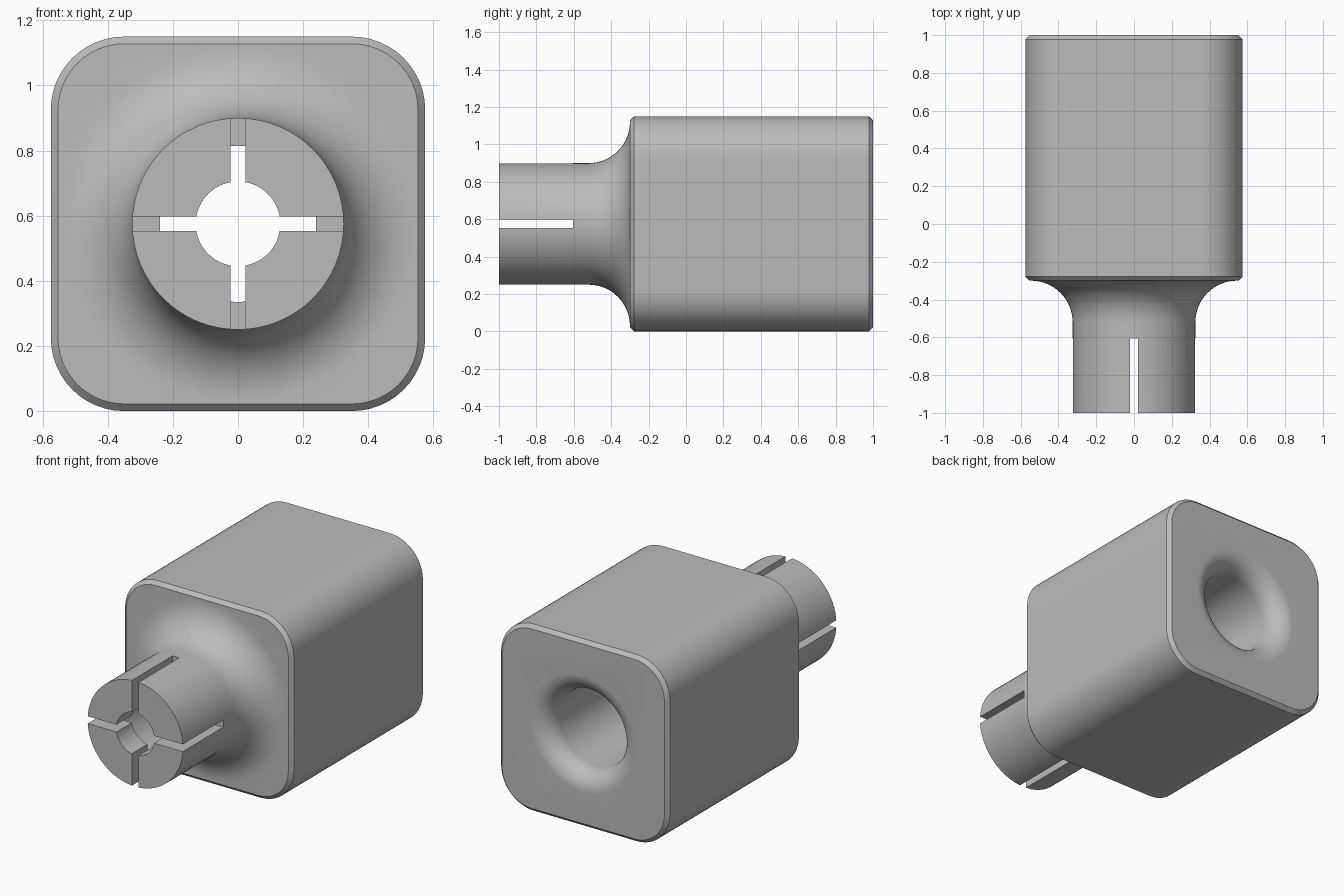
import bpy, bmesh
from math import sin, cos, pi
from mathutils import Vector

MID = 0.575          # height of the long axis, also half the block width
if "Cube" in bpy.data.objects:
    bpy.data.objects.remove(bpy.data.objects["Cube"])

grey = bpy.data.materials.new("plain grey")
grey.use_nodes = True
colour = (0.5, 0.5, 0.5, 1)
grey.diffuse_color = colour
grey.node_tree.nodes["Principled BSDF"].inputs["Base Color"].default_value = colour


def loft(name, rings):
    """Skin a row of equal-length rings and cap both ends."""
    bm = bmesh.new()
    loops = [[bm.verts.new(p) for p in ring] for ring in rings]
    for a, b in zip(loops, loops[1:]):
        for i in range(len(a)):
            j = (i + 1) % len(a)
            bm.faces.new((a[i], a[j], b[j], b[i]))
    bm.faces.new(loops[0])
    bm.faces.new(loops[-1])
    bmesh.ops.recalc_face_normals(bm, faces=bm.faces)
    mesh = bpy.data.meshes.new(name)
    bm.to_mesh(mesh)
    bm.free()
    mesh.materials.append(grey)
    ob = bpy.data.objects.new(name, mesh)
    bpy.context.collection.objects.link(ob)
    return ob


def circle(r, y, n=64):
    return [Vector((r * cos(2 * pi * i / n), y, MID + r * sin(2 * pi * i / n))) for i in range(n)]


def rounded_square(half, radius, y, n=12):
    ring = []
    for corner, (sx, sz) in enumerate([(1, 1), (-1, 1), (-1, -1), (1, -1)]):
        for i in range(n + 1):
            a = (corner + i / n) * pi / 2
            ring.append(Vector((sx * (half - radius) + radius * cos(a), y,
                                MID + sz * (half - radius) + radius * sin(a))))
    return ring


def box(name, sx, sz, y0, y1):
    return loft(name, [[Vector((x * sx, y, MID + z * sz))
                        for x, z in [(1, 1), (-1, 1), (-1, -1), (1, -1)]] for y in (y0, y1)])


def combine(target, tool, operation):
    tool.hide_render = True
    mod = target.modifiers.new(operation, "BOOLEAN")
    mod.operation = operation
    mod.solver = "EXACT"
    mod.object = tool
    bpy.context.view_layer.objects.active = target
    bpy.ops.object.modifier_apply(modifier=mod.name)
    bpy.data.objects.remove(tool)


# Rounded block with chamfered ends
c, corner = 0.022, 0.225
block = loft("socket_block", [rounded_square(MID - inset, corner - inset, y) for inset, y in
                              [(c, -0.3), (0, -0.3 + c), (0, 1 - c), (c, 1)]])

# Round neck flaring into the block's front face
flare, neck_r = 0.22, 0.325
arc = [i / 16 * pi / 2 for i in range(17)]
neck = loft("neck", [circle(neck_r, -1)]
            + [circle(neck_r + flare * (1 - cos(a)), -0.3 - flare * (1 - sin(a))) for a in arc]
            + [circle(neck_r + flare, -0.1)])
combine(block, neck, "UNION")

# Bore: narrow lip at the front, wide inside, rounded mouth at the back
mouth, bore_r = 0.12, 0.24
bore = loft("bore", [circle(0.13, -1.1), circle(0.13, -0.85), circle(bore_r, -0.85)]
            + [circle(bore_r + mouth * (1 - cos(a)), 1 - mouth * (1 - sin(a))) for a in arc]
            + [circle(bore_r + mouth, 1.1)])
combine(block, bore, "DIFFERENCE")

# Crossed slots splitting the neck into four fingers
slot = 0.0225
combine(block, box("upright_slot", slot, 0.5, -1.1, -0.605), "DIFFERENCE")
combine(block, box("level_slot", 0.5, slot, -1.1, -0.605), "DIFFERENCE")

# Smooth curves, crisp edges
bpy.ops.object.select_all(action="DESELECT")
block.select_set(True)
bpy.context.view_layer.objects.active = block
bpy.ops.object.shade_smooth_by_angle(angle=pi / 6)
